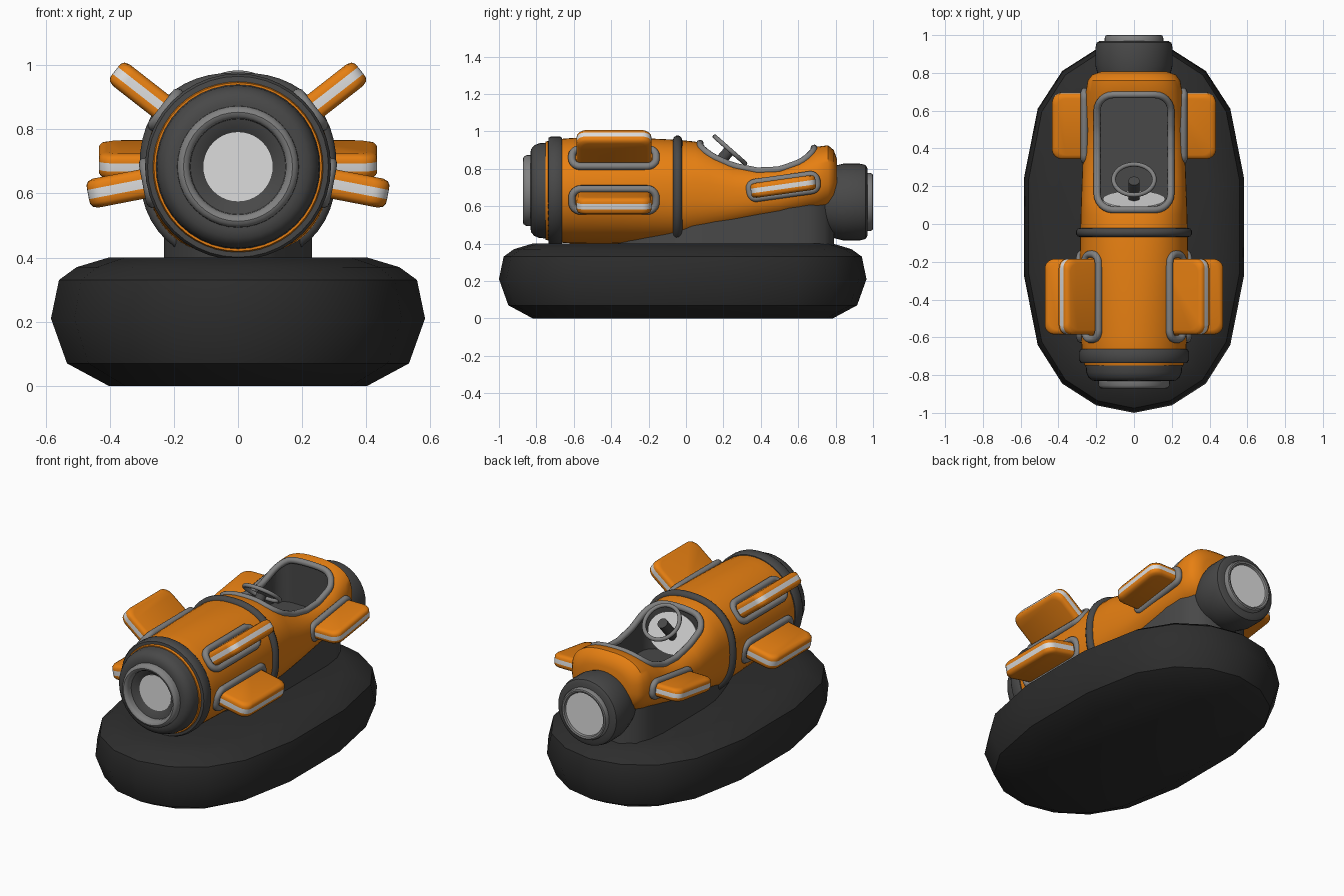
import bpy, bmesh, math
from mathutils import Vector, Matrix

if "Cube" in bpy.data.objects:
    bpy.data.objects.remove(bpy.data.objects["Cube"])

def material(name, *rgb):
    m = bpy.data.materials.new(name)
    m.diffuse_color = (*rgb, 1)
    m.use_nodes = True
    m.node_tree.nodes["Principled BSDF"].inputs["Base Color"].default_value = m.diffuse_color
    return m

ORANGE = material("orange paint", 0.80, 0.215, 0.006)
RUBBER = material("black rubber", 0.026, 0.026, 0.026)
DARK = material("dark metal", 0.065, 0.065, 0.065)
GREY = material("grey metal", 0.22, 0.22, 0.22)
WHITE = material("light trim", 0.72, 0.72, 0.72)

def finish(ob, angle=40):
    bpy.ops.object.select_all(action='DESELECT')
    ob.select_set(True)
    bpy.context.view_layer.objects.active = ob
    bpy.ops.object.shade_smooth_by_angle(angle=math.radians(angle))
    return ob

def rings_object(name, rings, mats, caps=True, band_mats=None, angle=40):
    """Skin a list of equal-length closed rings."""
    bm = bmesh.new()
    vs = [[bm.verts.new(p) for p in r] for r in rings]
    n = len(rings[0])
    for k in range(len(vs) - 1):
        for i in range(n):
            j = (i + 1) % n
            f = bm.faces.new((vs[k][i], vs[k][j], vs[k + 1][j], vs[k + 1][i]))
            f.material_index = band_mats[k] if band_mats else 0
    if caps:
        bm.faces.new(vs[0])
        bm.faces.new(vs[-1])
    bmesh.ops.recalc_face_normals(bm, faces=bm.faces)
    me = bpy.data.meshes.new(name)
    bm.to_mesh(me)
    bm.free()
    for m in mats:
        me.materials.append(m)
    ob = bpy.data.objects.new(name, me)
    bpy.context.collection.objects.link(ob)
    return finish(ob, angle)

def lathe(name, profile, z, mat, caps=False, n=40):
    """Turn a (y, radius) profile around a lengthwise axis at height z."""
    rings = [[(r * math.cos(2 * math.pi * i / n), y, z + r * math.sin(2 * math.pi * i / n))
              for i in range(n)] for y, r in profile]
    return rings_object(name, rings, [mat], caps)

def tube(name, points, radius, mat):
    """Closed round tube through points."""
    cu = bpy.data.curves.new(name, 'CURVE')
    cu.dimensions = '3D'
    cu.bevel_depth, cu.bevel_resolution = radius, 3
    sp = cu.splines.new('POLY')
    sp.points.add(len(points) - 1)
    for p, q in zip(sp.points, points):
        p.co = (*q, 1)
    sp.use_cyclic_u = True
    cu.materials.append(mat)
    ob = bpy.data.objects.new(name, cu)
    bpy.context.collection.objects.link(ob)
    bpy.ops.object.select_all(action='DESELECT')
    ob.select_set(True)
    bpy.context.view_layer.objects.active = ob
    bpy.ops.object.convert(target='MESH')
    return finish(bpy.context.view_layer.objects.active, 60)

def rounded_rect(a, b, r, steps=6, sub=1):
    """Rounded rectangle of half sizes a, b, sides split into sub parts."""
    pts = []
    for q, (sx, sy) in enumerate([(1, 1), (-1, 1), (-1, -1), (1, -1)]):
        for s in range(steps + 1):
            t = math.pi / 2 * (q + s / steps)
            pts.append((sx * (a - r) + r * math.cos(t), sy * (b - r) + r * math.sin(t)))
    out = []
    for i, p in enumerate(pts):
        q = pts[(i + 1) % len(pts)]
        k = sub if i % (steps + 1) == steps else 1
        out += [(p[0] + (q[0] - p[0]) * s / k, p[1] + (q[1] - p[1]) * s / k) for s in range(k)]
    return out

# Inflated skirt: low-poly oval hull
plan = [(0, -1), (.2, -.96), (.38, -.845), (.51, -.64), (.583, -.27),
        (.583, .24), (.51, .61), (.38, .81), (.2, .925), (0, .965)]
plan += [(-x, y) for x, y in plan[-2:0:-1]]
levels = [(0, .18), (.07, .05), (.21, 0), (.33, .025), (.37, .08), (.40, .18)]
rings_object("skirt", [[(x * (1 - d / .583), -.017 + (y + .017) * (1 - d / .983), z)
                        for x, y in plan] for z, d in levels], [RUBBER])

# Pedestal between skirt and body
half = [(.04, -.36), (.1, -.3), (.15, -.2), (.19, -.08), (.22, .03), (.23, .15),
        (.23, .55), (.215, .66), (.18, .74), (.1, .79)]
plan = half + [(-x, y) for x, y in reversed(half)]
rings_object("pedestal", [[(x, y, z) for x, y in plan] for z in (.37, .62)], [DARK])

# Fuselage sections: y, half width, bottom, top, roundness
SECTIONS = [(-.75, .262, .42, .945, 2), (-.70, .275, .407, .957, 2), (-.6, .28, .40, .965, 2),
            (-.35, .285, .40, .966, 2.1), (-.2, .287, .40, .962, 2.2), (-.05, .285, .40, .955, 2.3),
            (.05, .282, .42, .945, 2.4), (.12, .28, .435, .92, 2.5), (.25, .275, .47, .85, 2.6),
            (.38, .27, .50, .82, 2.6), (.5, .266, .52, .825, 2.6), (.6, .262, .54, .865, 2.6),
            (.7, .255, .56, .918, 2.6), (.76, .245, .58, .925, 2.6), (.79, .222, .61, .90, 2.5),
            (.808, .17, .66, .85, 2.4)]

def section(y):
    for a, b in zip(SECTIONS, SECTIONS[1:]):
        if y <= b[0]:
            t = (y - a[0]) / (b[0] - a[0])
            return [p + (q - p) * t for p, q in zip(a, b)][1:]
    return SECTIONS[-1][1:]

def body_ring(y, scale=1, n=48):
    w, lo, hi, e = section(y)
    pw = lambda c: math.copysign(abs(c) ** (2 / e), c)
    ang = [2 * math.pi * i / n for i in range(n)]
    return [(scale * w * pw(math.cos(t)), y, (lo + hi) / 2 + scale * (hi - lo) / 2 * pw(math.sin(t)))
            for t in ang]

def body_top(x, y):
    w, lo, hi, e = section(y)
    return (lo + hi) / 2 + (hi - lo) / 2 * max(0, 1 - abs(x / w) ** e) ** (1 / e)

body = rings_object("fuselage", [body_ring(s[0]) for s in SECTIONS], [ORANGE, DARK])

# Cockpit: cut a rounded well, dark inside
opening = [(x, y + .38) for x, y in rounded_rect(.195, .305, .085, sub=12)]
well = rings_object("cockpit_cutter", [[(x, y, z) for x, y in opening] for z in (.64, 1.2)],
                    [ORANGE, DARK])
for f in well.data.polygons:
    f.material_index = 1
well.hide_render = True
mod = body.modifiers.new("cockpit", 'BOOLEAN')
mod.operation, mod.solver, mod.object = 'DIFFERENCE', 'EXACT', well
bpy.context.view_layer.objects.active = body
bpy.ops.object.modifier_apply(modifier="cockpit")
bpy.data.objects.remove(well)
finish(body, 35)
tube("cockpit_rim", [(x, y, body_top(x, y)) for x, y in opening], .019, GREY)

# Band around the body in front of the cockpit
tube("body_band", body_ring(-.045, .995), .025, DARK)

# Nose: band, dark cowl, grey intake ring and light lens
NZ = .683
lathe("nose_band", [(-.66, .26), (-.663, .282), (-.675, .29), (-.722, .29), (-.735, .282), (-.738, .25)], NZ, DARK)
lathe("nose_cowl", [(-.745, .25), (-.75, .256), (-.785, .253), (-.812, .242), (-.828, .222),
                    (-.832, .2), (-.832, .155), (-.80, .106)], NZ, DARK)
lathe("intake_ring", [(-.825, .19), (-.855, .189), (-.868, .18), (-.872, .17), (-.868, .158),
                      (-.855, .15), (-.82, .148)], NZ, GREY)
lathe("nose_lens", [(-.80, .108), (-.804, .108)], NZ, WHITE, True)

# Tail: engine pod, exhaust ring and lens
TZ = .622
lathe("engine_pod", [(.69, .15), (.73, .172), (.78, .19), (.84, .205), (.93, .205), (.96, .198),
                     (.97, .18), (.97, .12)], TZ, DARK)
lathe("exhaust_ring", [(.96, .155), (.985, .155), (.997, .15), (1, .143), (.997, .133), (.98, .125)], TZ, GREY)
lathe("exhaust_lens", [(.981, .128), (.986, .128)], TZ, WHITE, True)

# Fins: orange faces, light stripe round the edge, grey collar at the root
def fin_outline(length, h, d):
    r = .05
    L, h = length - d, h - d
    arc = [(L - r + r * math.sin(t), -h + r - r * math.cos(t)) for t in
           (math.pi / 2 * k / 6 for k in range(7))]
    return [(-.06, -h)] + arc + [(u, -v) for u, v in reversed(arc)] + [(-.06, h)]

def fin(name, base, angle, pitch, length, h, thick, collar):
    for side, sx in (("right", 1), ("left", -1)):
        turn = Matrix.Rotation(-math.radians(angle), 3, 'Y') @ Matrix.Rotation(math.radians(pitch), 3, 'X')
        def place(u, v, w):
            p = Vector(base) + turn @ Vector((u, v, w))
            return (p.x * sx, p.y, p.z)
        layers = [(-.5, .024), (-.44, .008), (-.32, .001), (-.16, 0), (.16, 0), (.32, .001), (.44, .008), (.5, .024)]
        rings_object(f"{name}_{side}", [[place(u, v, w * thick) for u, v in fin_outline(length, h, d)]
                                        for w, d in layers], [ORANGE, WHITE], True, [0, 0, 0, 1, 0, 0, 0])
        tube(f"{name}_collar_{side}", [place(0, v, w) for v, w in
                                       rounded_rect(collar[0], collar[1], collar[1] * .8)], .02, GREY)

fin("upper_front_fin", (.225, -.385, .86), 38, 0, .2, .2, .085, (.225, .06))
fin("lower_front_fin", (.278, -.385, .633), -11, 0, .193, .2, .092, (.225, .06))
fin("rear_fin", (.262, .52, .705), 0, 8, .172, .175, .08, (.182, .043))

# Dashboard and steering wheel
def disc(name, centre, normal, rx, ry, depth, mat):
    rot = Vector(normal).to_track_quat('Z', 'Y')
    ring = [2 * math.pi * i / 32 for i in range(32)]
    return rings_object(name, [[Vector(centre) + rot @ Vector((rx * math.cos(t), ry * math.sin(t), d))
                                for t in ring] for d in (0, depth)], [mat])

disc("dashboard", (0, .125, .79), (0, .9, .35), .165, .12, .008, WHITE)
axis = Vector((0, .66, .75)).normalized()
hub = Vector((0, .235, .90))
disc("steering_column", hub - axis * .17, axis, .03, .03, .16, DARK)
rot = axis.to_track_quat('Z', 'Y')
tube("steering_wheel", [hub + rot @ Vector((.108 * math.cos(t), .108 * math.sin(t), 0)) for t in
                        (2 * math.pi * i / 32 for i in range(32))], .012, GREY)
